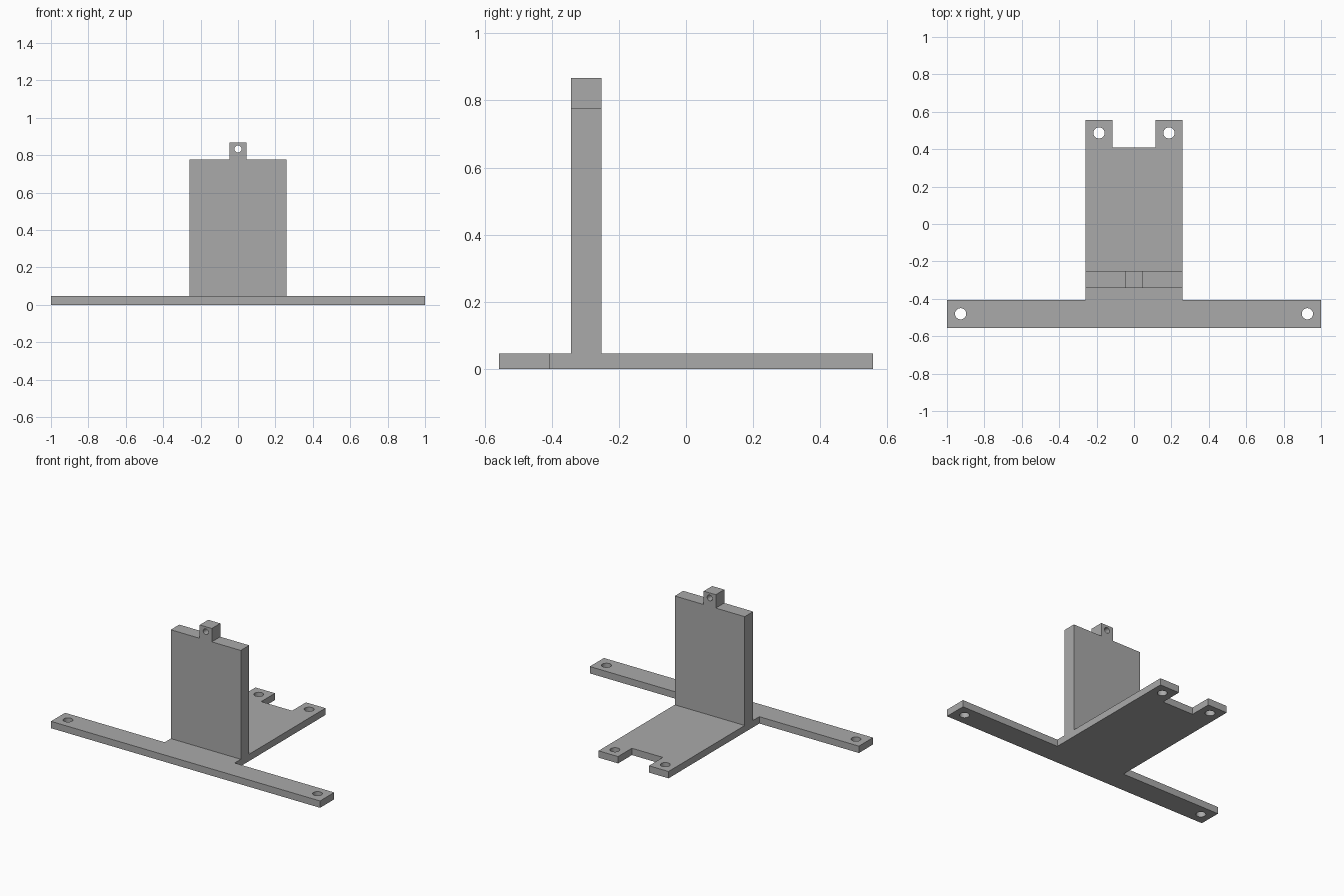
import bpy
from math import cos, sin, tau, pi

if "Cube" in bpy.data.objects:
    bpy.data.objects.remove(bpy.data.objects["Cube"], do_unlink=True)

# Single plain grey material
grey = bpy.data.materials.new("plain_grey")
grey.use_nodes = True
color = (0.4, 0.4, 0.4, 1)
grey.diffuse_color = color
grey.node_tree.nodes["Principled BSDF"].inputs["Base Color"].default_value = color


def circle(cx, cy, r, sides=32):
    return [(cx + r * cos(tau * i / sides), cy + r * sin(tau * i / sides))
            for i in range(sides)]


def mirrored(half):
    """Close a right-hand half outline into a symmetric one."""
    return half + [(-x, y) for x, y in reversed(half)]


def plate(name, outline, holes, thickness, location, rotation=(0, 0, 0)):
    """Flat plate with through holes, extruded from a filled profile."""
    curve = bpy.data.curves.new(name, "CURVE")
    curve.dimensions = "2D"
    curve.fill_mode = "BOTH"
    curve.extrude = thickness / 2
    for loop in [outline] + holes:
        spline = curve.splines.new("POLY")
        spline.points.add(len(loop) - 1)
        for point, (x, y) in zip(spline.points, loop):
            point.co = (x, y, 0, 1)
        spline.use_cyclic_u = True
        spline.use_smooth = False
    obj = bpy.data.objects.new(name, curve)
    bpy.context.collection.objects.link(obj)
    obj.location, obj.rotation_euler = location, rotation
    curve.materials.append(grey)
    bpy.ops.object.select_all(action="DESELECT")
    obj.select_set(True)
    bpy.context.view_layer.objects.active = obj
    bpy.ops.object.convert(target="MESH")
    bpy.ops.object.shade_smooth_by_angle(angle=pi / 6)
    return bpy.context.object


half_width = 0.26
base_height = 0.046
length = 0.557

# Base: wide front bar, central deck and a notched rear edge
base_outline = mirrored([
    (1, -length), (1, -0.407), (half_width, -0.407),
    (half_width, length), (0.115, length), (0.115, 0.41)])
base_holes = [circle(side * x, y, 0.03)
              for side in (-1, 1) for x, y in ((0.927, -0.48), (0.187, 0.487))]
plate("base_plate", base_outline, base_holes, base_height,
      (0, 0, base_height / 2))

# Upright wall with a drilled tab on top
wall_outline = mirrored([
    (half_width, base_height), (half_width, 0.777),
    (0.045, 0.777), (0.045, 0.867)])
plate("upright_wall", wall_outline, [circle(0, 0.833, 0.019)], 0.09,
      (0, -0.297, 0), (pi / 2, 0, 0))
